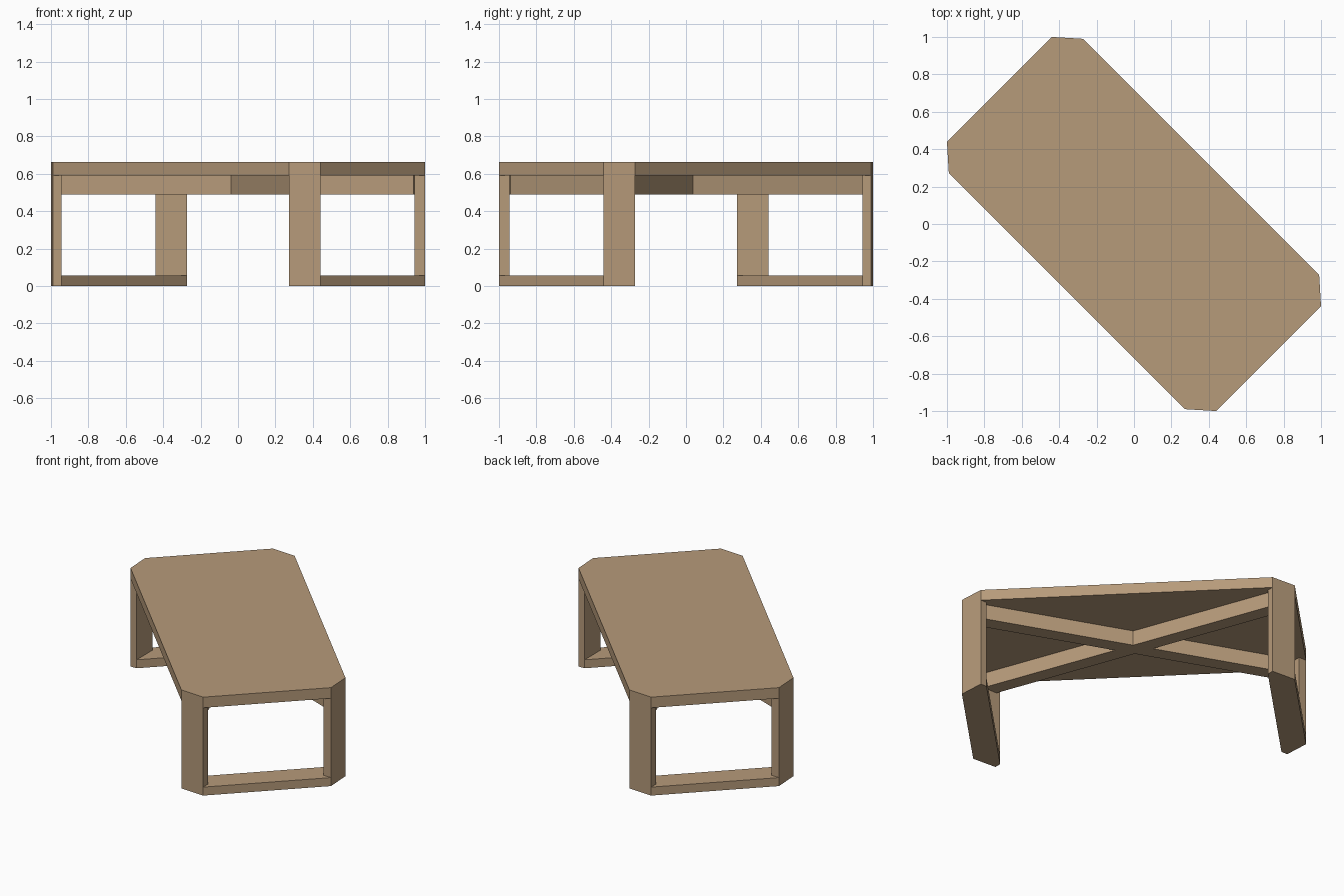
import bpy, bmesh, math
from mathutils import Vector

cube = bpy.data.objects.get("Cube")
if cube:
    bpy.data.objects.remove(cube, do_unlink=True)

wood = bpy.data.materials.new("light_wood")
wood.use_nodes = True
color = (0.47, 0.325, 0.195, 1)
wood.diffuse_color = color
wood.node_tree.nodes["Principled BSDF"].inputs["Base Color"].default_value = color

# Shared plan dimensions
IN, MID, BACK = 0.272, 0.44, 0.945   # board edges and inner leg face
OUT, LIP = 1.0, 0.99                 # slightly slanted outer leg face
FOOT, UNDER, TOP, RAIL = 0.057, 0.59, 0.662, 0.49


def prism(name, outline, z0, z1):
    """Extrude a plan outline between two heights."""
    bm = bmesh.new()
    face = bm.faces.new([bm.verts.new((x, y, z0)) for x, y in outline])
    grown = bmesh.ops.extrude_face_region(bm, geom=[face])["geom"]
    bmesh.ops.translate(bm, vec=(0, 0, z1 - z0),
                        verts=[g for g in grown if isinstance(g, bmesh.types.BMVert)])
    bmesh.ops.recalc_face_normals(bm, faces=bm.faces[:])
    mesh = bpy.data.meshes.new(name)
    bm.to_mesh(mesh)
    bm.free()
    mesh.materials.append(wood)
    obj = bpy.data.objects.new(name, mesh)
    bpy.context.collection.objects.link(obj)
    return obj


def turned(outline, s):
    return [(s * x, s * y) for x, y in outline]


def swapped(outline):
    return [(-y, -x) for x, y in outline]


leg = [(IN, -BACK), (MID, -BACK), (MID, -OUT), (IN, -LIP)]
foot = [(IN, -LIP), (MID, -OUT), (OUT, -MID), (LIP, -IN), (BACK, -IN), (IN, -BACK)]
band = [(IN, -LIP), (MID, -OUT), (MID, -MID), (OUT, -MID), (LIP, -IN), (IN, -IN)]
corner = [(MID, -OUT), (OUT, -MID), (MID, -MID)]

# Two matching ends
for end, s in (("front", 1), ("back", -1)):
    prism(end + "_foot_bar", turned(foot, s), 0, FOOT)
    prism(end + "_leg_a", turned(leg, s), FOOT, UNDER)
    prism(end + "_leg_b", turned(swapped(leg), s), FOOT, UNDER)
    prism(end + "_top_angle_board", turned(band, s), UNDER, TOP)
    prism(end + "_top_corner_panel", turned(corner, s), UNDER, TOP)

# Middle of the table top
half = [(IN, -LIP), (IN, -IN), (LIP, -IN)]
prism("top_centre_panel", half + turned(half, -1), UNDER, TOP)

# Crossed rails under the top, running from leg to leg
tip = Vector((0.955, -(IN + MID) / 2))
side = Vector((-tip.y, tip.x)).normalized() * 0.048
rail = [tuple(p) for p in (tip + side, tip - side, -tip - side, -tip + side)]
prism("cross_rail_a", rail, RAIL, UNDER)
prism("cross_rail_b", swapped(rail), RAIL, UNDER)
